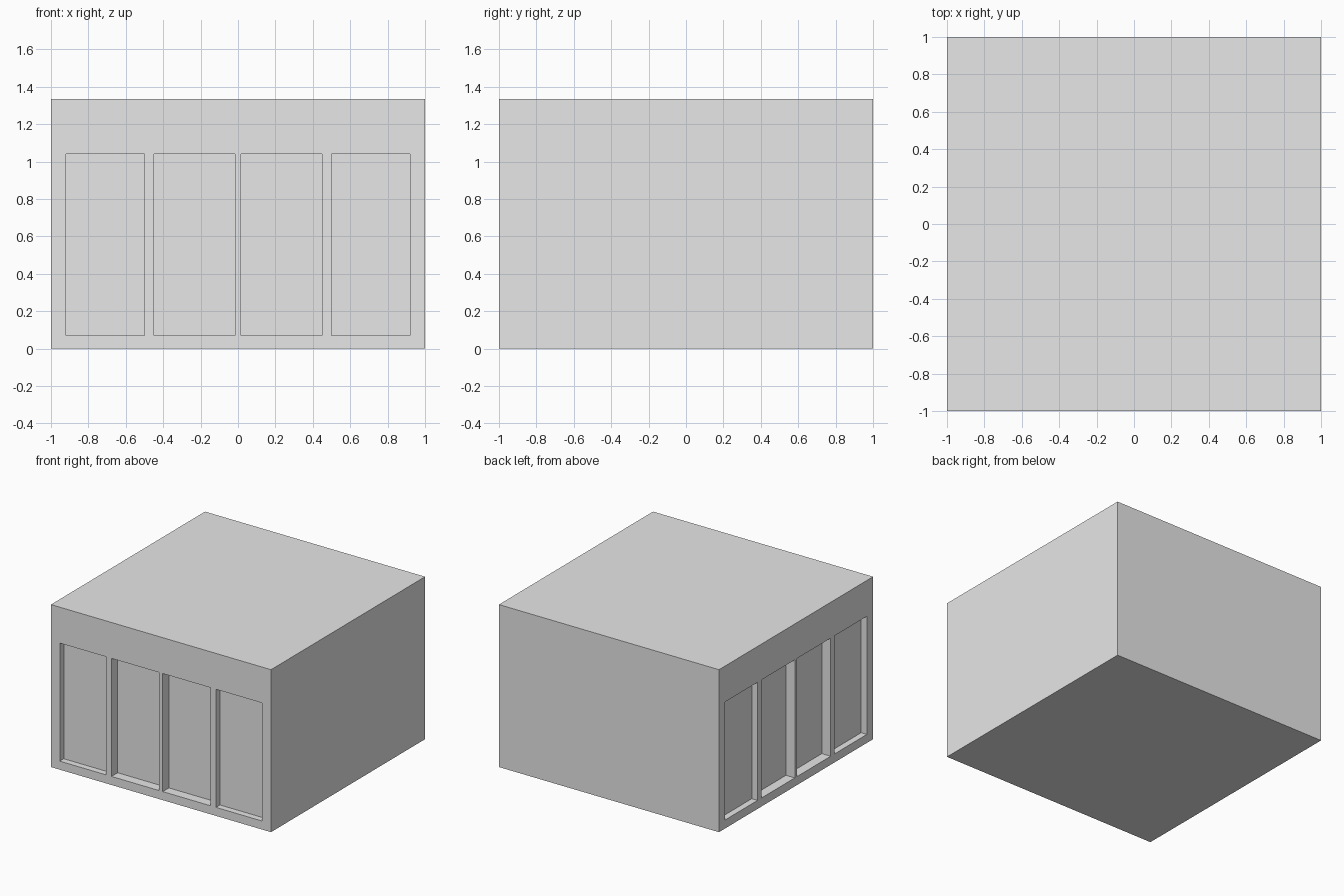
import bpy
import bmesh
from mathutils import Matrix, Vector

if "Cube" in bpy.data.objects:
    bpy.data.objects.remove(bpy.data.objects["Cube"], do_unlink=True)

HEIGHT = 1.335
SILL, HEAD = 0.07, 1.04
# Window bays on one half of a facade: start, end, recess depth
BAYS = [(0.016, 0.45, 0.08), (0.50, 0.92, 0.052)]

grey = bpy.data.materials.new("light_grey")
grey.use_nodes = True
colour = (0.8, 0.8, 0.8, 1)
grey.diffuse_color = colour
grey.node_tree.nodes["Principled BSDF"].inputs["Base Color"].default_value = colour


def add_box(bm, low, high, turn=Matrix()):
    low, high = Vector(low), Vector(high)
    place = Matrix.Translation((low + high) / 2) @ Matrix.Diagonal((high - low).to_4d())
    bmesh.ops.create_cube(bm, size=1, matrix=turn @ place)


def make_object(name, bm):
    mesh = bpy.data.meshes.new(name)
    bm.to_mesh(mesh)
    bm.free()
    mesh.materials.append(grey)
    obj = bpy.data.objects.new(name, mesh)
    bpy.context.collection.objects.link(obj)
    return obj


# Solid building block
bm = bmesh.new()
add_box(bm, (-1, -1, 0), (1, 1, HEIGHT))
building = make_object("building", bm)

# Recess cutters for the front facade and the -x facade
bm = bmesh.new()
for angle in (0, -90):
    turn = Matrix.Rotation(angle * 3.14159265 / 180, 4, "Z")
    for start, end, depth in BAYS:
        for a, b in ((start, end), (-end, -start)):
            add_box(bm, (a, -1.1, SILL), (b, depth - 1, HEAD), turn)
cutter = make_object("window_cutter", bm)
cutter.hide_render = True

# Cut the window recesses
cut = building.modifiers.new("window_recesses", "BOOLEAN")
cut.operation = "DIFFERENCE"
cut.solver = "EXACT"
cut.object = cutter
bpy.context.view_layer.objects.active = building
building.select_set(True)
bpy.ops.object.modifier_apply(modifier=cut.name)
bpy.data.objects.remove(cutter, do_unlink=True)
